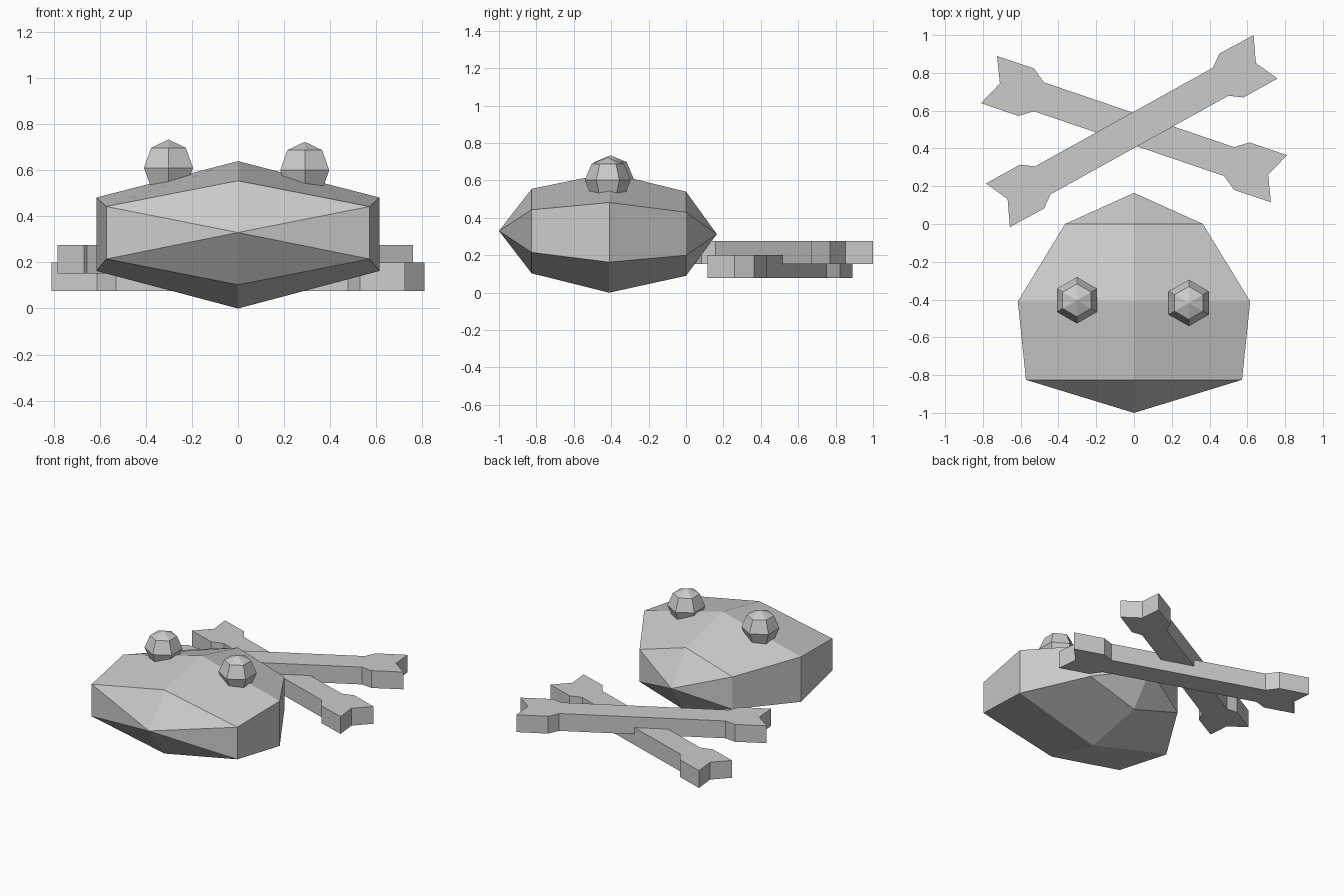
import bpy, bmesh
from math import pi, sin, cos

if "Cube" in bpy.data.objects:
    bpy.data.objects.remove(bpy.data.objects["Cube"])


def finish(name, bm):
    bmesh.ops.recalc_face_normals(bm, faces=bm.faces)
    me = bpy.data.meshes.new(name)
    bm.to_mesh(me)
    bm.free()
    ob = bpy.data.objects.new(name, me)
    bpy.context.collection.objects.link(ob)
    return ob


def loft(name, start, rings, end):
    """Skin between point, rings of equal count, point."""
    bm = bmesh.new()
    rows = [[bm.verts.new(p) for p in r] for r in rings]
    n = len(rows[0])
    a, b = bm.verts.new(start), bm.verts.new(end)
    for i in range(n):
        j = (i + 1) % n
        bm.faces.new((a, rows[0][j], rows[0][i]))
        bm.faces.new((b, rows[-1][i], rows[-1][j]))
        for r, s in zip(rows, rows[1:]):
            bm.faces.new((r[i], r[j], s[j], s[i]))
    return finish(name, bm)


def body_ring(y, w, bottom, low, high, top):
    return [(0, y, top), (w, y, high), (w, y, low),
            (0, y, bottom), (-w, y, low), (-w, y, high)]


# faceted head
loft("skull", (0, -1, 0.33),
     [body_ring(-0.825, 0.572, 0.103, 0.215, 0.443, 0.555),
      body_ring(-0.41, 0.615, 0.0, 0.163, 0.482, 0.64),
      body_ring(0.0, 0.365, 0.09, 0.2, 0.43, 0.54)],
     (0, 0.165, 0.313))


# bulging six-sided eyes with a corner facing forward
def eye(name, x, y, z, r=0.123):
    rings = []
    for k in (1, 2, 3):
        t = k * pi / 4
        rings.append([(x + r * sin(t) * sin(i * pi / 3),
                       y - r * sin(t) * cos(i * pi / 3),
                       z + r * cos(t)) for i in range(6)])
    loft(name, (x, y, z + r), rings, (x, y, z - r))


eye("eye_left", -0.302, -0.404, 0.611)
eye("eye_right", 0.29, -0.418, 0.601)


# crossed bones: half outline turned half a circle about the centre
def bone(name, cx, cy, z0, z1, half):
    outline = half + [(-x, -y) for x, y in half]
    bm = bmesh.new()
    f = bm.faces.new([bm.verts.new((cx + x, cy + y, z0)) for x, y in outline])
    ext = bmesh.ops.extrude_face_region(bm, geom=[f], use_keep_orig=True)
    bmesh.ops.translate(bm, vec=(0, 0, z1 - z0), verts=[
        v for v in ext["geom"] if isinstance(v, bmesh.types.BMVert)])
    finish(name, bm)


bone("bone_upper", -0.012, 0.492, 0.153, 0.276,
     [(0.512, 0.187), (0.592, 0.178), (0.772, 0.278), (0.657, 0.36),
      (0.645, 0.508), (0.464, 0.41), (0.43, 0.335)])
bone("bone_lower", 0, 0.502, 0.077, 0.2,
     [(0.477, -0.248), (0.53, -0.322), (0.725, -0.387), (0.71, -0.242),
      (0.81, -0.138), (0.612, -0.07), (0.53, -0.095)])
